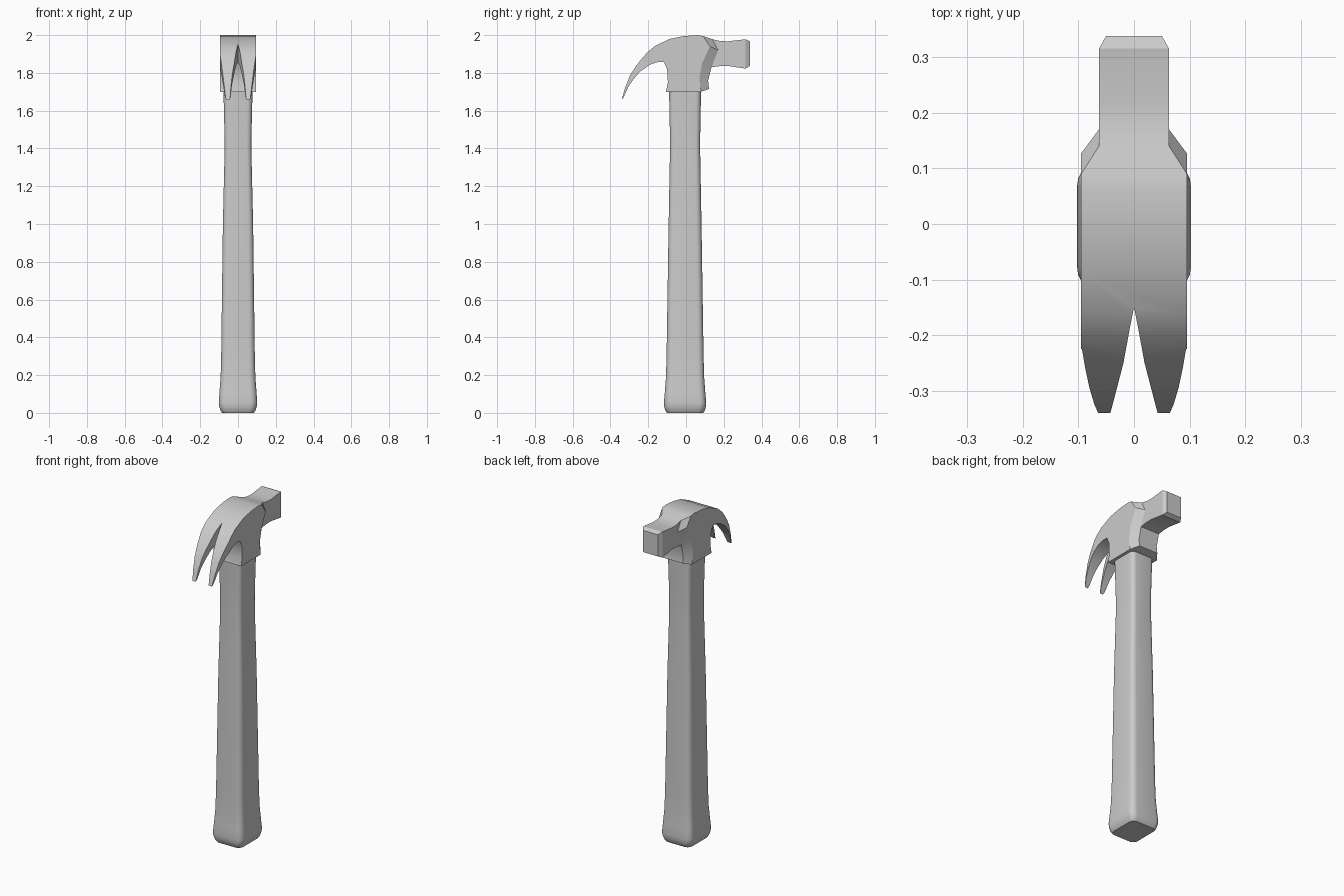
import bpy, bmesh, math

if "Cube" in bpy.data.objects:
    bpy.data.objects.remove(bpy.data.objects["Cube"])


def make_object(name, bm):
    bmesh.ops.recalc_face_normals(bm, faces=bm.faces)
    mesh = bpy.data.meshes.new(name)
    bm.to_mesh(mesh)
    bm.free()
    ob = bpy.data.objects.new(name, mesh)
    bpy.context.collection.objects.link(ob)
    return ob


def smooth(ob, angle=30):
    bpy.ops.object.select_all(action='DESELECT')
    ob.select_set(True)
    bpy.context.view_layer.objects.active = ob
    bpy.ops.object.shade_smooth_by_angle(angle=math.radians(angle))


# Handle: rounded-square rings lofted upward
def rounded_ring(bm, hx, hy, z, cy=-.005, seg=5):
    r = .36 * hx
    ring = []
    for q, (sx, sy) in enumerate([(1, 1), (-1, 1), (-1, -1), (1, -1)]):
        for i in range(seg + 1):
            a = math.pi / 2 * (q + i / seg)
            ring.append(bm.verts.new((sx * (hx - r) + r * math.cos(a),
                                      cy + sy * (hy - r) + r * math.sin(a), z)))
    return ring


bm = bmesh.new()
sections = [(.084, .096, 0), (.092, .104, .012), (.099, .110, .032), (.102, .112, .055),
            (.098, .107, .11), (.092, .101, .19), (.089, .098, .3), (.080, .087, 1.0),
            (.071, .080, 1.38), (.071, .080, 1.46), (.075, .083, 1.62), (.077, .085, 1.71)]
rings = [rounded_ring(bm, *s) for s in sections]
for a, b in zip(rings, rings[1:]):
    n = len(a)
    for i in range(n):
        bm.faces.new((a[i], a[(i + 1) % n], b[(i + 1) % n], b[i]))
bm.faces.new(rings[0])
bm.faces.new(rings[-1])
smooth(make_object("handle", bm), 40)

# Head: side profile (y, z) groups, each with its own half width
WIDE, NARROW, FACE = .095, .063, .05
claw_top = [(-.34, 1.66), (-.323, 1.72), (-.296, 1.787), (-.268, 1.832), (-.24, 1.868),
            (-.204, 1.91), (-.164, 1.943), (-.085, 1.98), (-.01, 1.995), (.06, 2.0)]
body_edge = [(.09, 1.995), (.127, 1.94), (.085, 1.85), (.07, 1.77), (.08, 1.70)]
neck_edge = [(.14, 1.978), (.17, 1.92), (.135, 1.83), (.117, 1.76), (.122, 1.715)]
neck_top = [(.18, 1.969), (.22, 1.967), (.315, 1.978)]
face_end = [(.338, 1.966), (.338, 1.836)]
neck_bottom = [(.315, 1.823), (.22, 1.837), (.18, 1.836)]
underside = [(-.106, 1.70), (-.096, 1.75), (-.10, 1.82), (-.117, 1.858), (-.15, 1.857),
             (-.19, 1.844), (-.243, 1.807), (-.275, 1.77), (-.303, 1.73), (-.332, 1.668)]

bm = bmesh.new()
outlines = []
for s in (-1, 1):
    def pts(group, w):
        return [bm.verts.new((s * w, y, z)) for y, z in group]
    ct, be, un = pts(claw_top, WIDE), pts(body_edge, WIDE), pts(underside, WIDE)
    ne, nt, nb = pts(neck_edge, NARROW), pts(neck_top, NARROW), pts(neck_bottom, NARROW)
    fe = pts(face_end, FACE)
    bm.faces.new(ct + be + un)
    for i in range(4):
        bm.faces.new((be[i], be[i + 1], ne[i + 1], ne[i]))
    bm.faces.new([ne[0]] + nt + nb + [ne[2], ne[1]])
    bm.faces.new((nt[-1], fe[0], fe[1], nb[0]))
    outlines.append(ct + [be[0], ne[0]] + nt + fe + nb + ne[2:] + [be[4]] + un)
left, right = outlines
for i in range(len(left)):
    j = (i + 1) % len(left)
    bm.faces.new((left[i], left[j], right[j], right[i]))
head = make_object("hammer_head", bm)

# Plan outline that tapers the claws and cuts the V notch
half = [(.0, -.15), (.008, -.19), (.019, -.25), (.032, -.30), (.0385, -.325), (.044, -.345),
        (.062, -.345), (.071, -.325), (.080, -.295), (.0875, -.26), (.0935, -.225),
        (.12, -.21), (.12, .4)]
plan = half + [(-x, y) for x, y in reversed(half[1:])]
bm = bmesh.new()
face = bm.faces.new([bm.verts.new((x, y, 1.5)) for x, y in plan])
ext = bmesh.ops.extrude_face_region(bm, geom=[face])
bmesh.ops.translate(bm, vec=(0, 0, .7),
                    verts=[v for v in ext['geom'] if isinstance(v, bmesh.types.BMVert)])
cutter = make_object("claw_cutter", bm)
cutter.hide_render = True

mod = head.modifiers.new("claw_cut", 'BOOLEAN')
mod.operation = 'INTERSECT'
mod.solver = 'EXACT'
mod.object = cutter
bpy.context.view_layer.objects.active = head
bpy.ops.object.modifier_apply(modifier=mod.name)
bpy.data.objects.remove(cutter, do_unlink=True)
smooth(head, 28)
